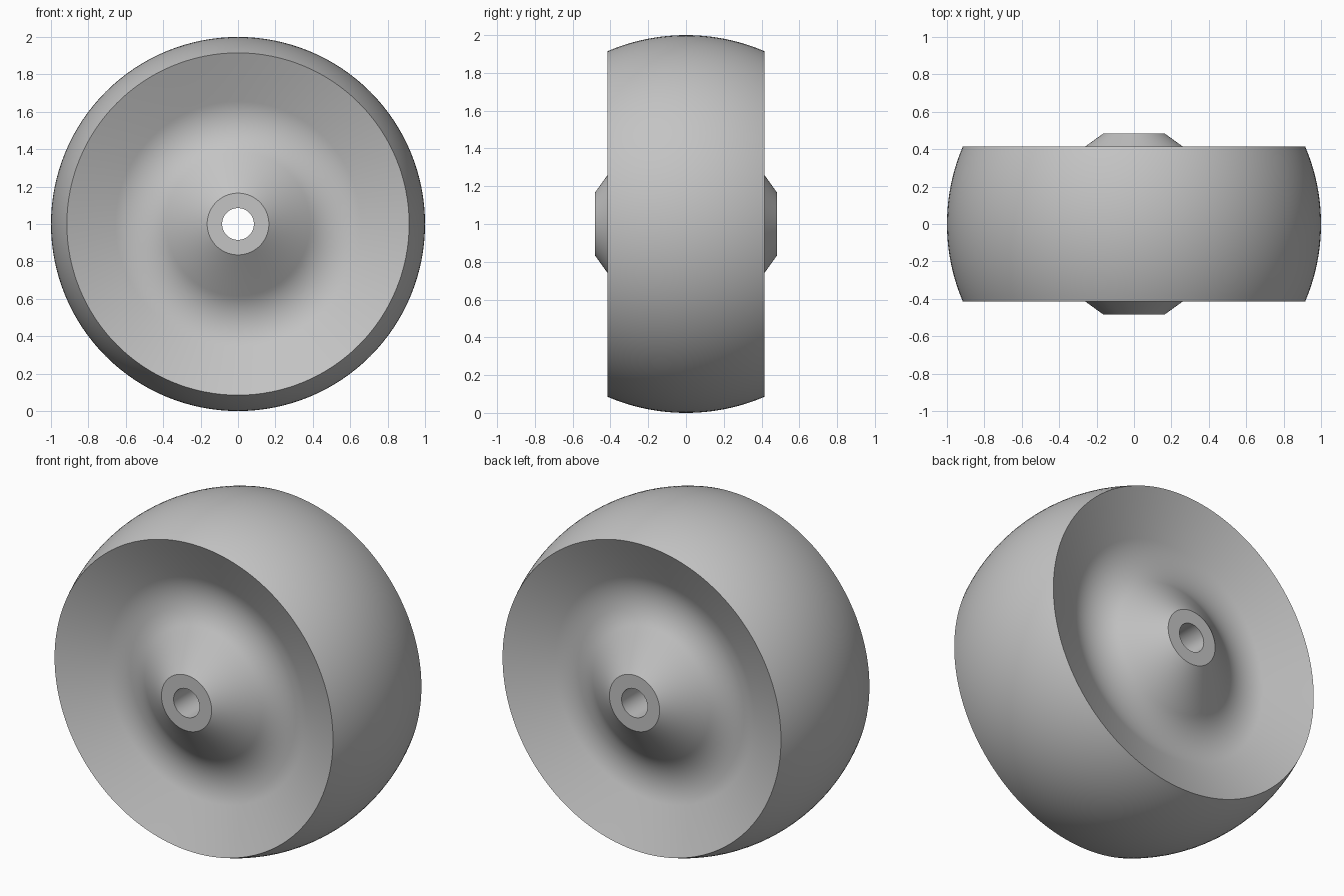
import bpy, bmesh, math
from mathutils import Vector, Matrix

cube = bpy.data.objects.get("Cube")
if cube:
    bpy.data.objects.remove(cube, do_unlink=True)

SEGMENTS = 128
RIM_R, RIM_Y = 0.915, 0.415
HUB_R, HUB_Y = 0.165, 0.483
BORE_R = 0.085


def arc(cr, cy, radius, start, end, steps):
    """Points (radius, y) along an arc; angles in degrees."""
    return [(cr + radius * math.cos(a), cy + radius * math.sin(a))
            for a in (math.radians(start + (end - start) * i / steps)
                      for i in range(steps + 1))]


# Front half of the section: bore, hub face, hub cone, rounded valley, dished face
valley = arc(0.545, 0.545, 0.272, 234, 294, 16)
half = [(BORE_R, HUB_Y), (HUB_R, HUB_Y)] + valley
# Crowned tread between the two rims
sag = 1 - RIM_R
crown = (RIM_Y ** 2 + sag ** 2) / (2 * sag)
swing = math.degrees(math.asin(RIM_Y / crown))
tread = arc(1 - crown, 0, crown, swing, -swing, 24)
section = half + tread + [(r, -y) for r, y in reversed(half)]

# Revolve the closed section about the axle
bm = bmesh.new()
rings = []
for i in range(SEGMENTS):
    turn = Matrix.Rotation(2 * math.pi * i / SEGMENTS, 3, 'Y')
    rings.append([bm.verts.new(turn @ Vector((r, y, 0))) for r, y in section])
for i, ring in enumerate(rings):
    after = rings[(i + 1) % SEGMENTS]
    for j in range(len(section)):
        k = (j + 1) % len(section)
        bm.faces.new((ring[j], ring[k], after[k], after[j]))
bmesh.ops.recalc_face_normals(bm, faces=bm.faces)
mesh = bpy.data.meshes.new("wheel")
bm.to_mesh(mesh)
bm.free()

wheel = bpy.data.objects.new("wheel", mesh)
wheel.location.z = 1
bpy.context.collection.objects.link(wheel)

# Plain grey
grey = bpy.data.materials.new("grey")
grey.use_nodes = True
colour = (0.55, 0.55, 0.55, 1)
grey.diffuse_color = colour
grey.node_tree.nodes["Principled BSDF"].inputs["Base Color"].default_value = colour
mesh.materials.append(grey)

# Smooth surfaces with crisp rim and hub edges
bpy.ops.object.select_all(action='DESELECT')
wheel.select_set(True)
bpy.context.view_layer.objects.active = wheel
bpy.ops.object.shade_smooth_by_angle(angle=math.radians(30))
